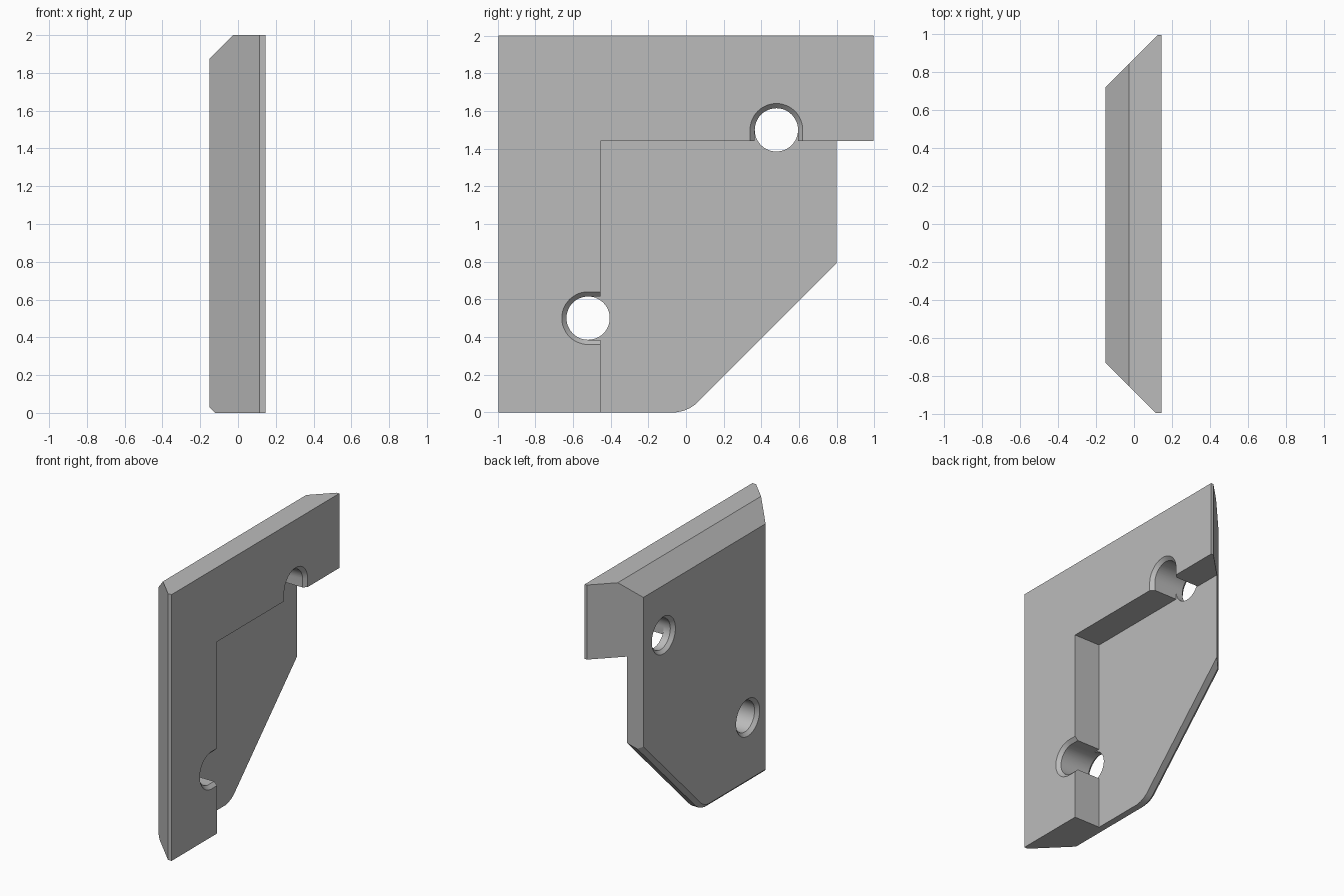
import bpy, bmesh
from math import sin, cos, pi, radians
from mathutils import Vector

old = bpy.data.objects.get("Cube")
if old:
    bpy.data.objects.remove(old, do_unlink=True)

BACK, FRONT, FLOOR = -0.15, 0.145, -0.07
HOLE, RIM, BEVEL = 0.115, 0.14, 0.03

grey = bpy.data.materials.new("plain grey")
grey.use_nodes = True
grey.diffuse_color = (0.5, 0.5, 0.5, 1)
grey.node_tree.nodes["Principled BSDF"].inputs["Base Color"].default_value = (0.5, 0.5, 0.5, 1)


def add_object(name, bm):
    bmesh.ops.recalc_face_normals(bm, faces=bm.faces[:])
    mesh = bpy.data.meshes.new(name)
    bm.to_mesh(mesh)
    bm.free()
    mesh.materials.append(grey)
    obj = bpy.data.objects.new(name, mesh)
    bpy.context.collection.objects.link(obj)
    return obj


def box(lo, hi):
    bm = bmesh.new()
    bmesh.ops.create_cube(bm, size=1)
    for v in bm.verts:
        v.co = [(lo[i] + hi[i]) / 2 + v.co[i] * (hi[i] - lo[i]) for i in range(3)]
    return bm


def trim(bm, point, normal):
    """Slice off everything on the normal's side and cap the cut."""
    cut = bmesh.ops.bisect_plane(bm, geom=bm.verts[:] + bm.edges[:] + bm.faces[:], dist=1e-5,
                                 plane_co=point, plane_no=normal, clear_outer=True)
    edges = [e for e in cut["geom_cut"] if isinstance(e, bmesh.types.BMEdge) and e.is_boundary]
    if edges:
        bmesh.ops.edgeloop_fill(bm, edges=edges)


def loft(name, rings):
    """Closed solid through matching rings of points."""
    bm = bmesh.new()
    loops = [[bm.verts.new(p) for p in ring] for ring in rings]
    n = len(loops[0])
    for a, b in zip(loops, loops[1:]):
        for i in range(n):
            j = (i + 1) % n
            bm.faces.new((a[i], a[j], b[j], b[i]))
    bm.faces.new(loops[0])
    bm.faces.new(loops[-1])
    return add_object(name, bm)


def circle(x, y, z, r, n=48):
    return [(x, y + r * cos(2 * pi * i / n), z + r * sin(2 * pi * i / n)) for i in range(n)]


def slot(x, y, z, r, angle, n=24):
    """Half circle whose straight legs run along the given angle."""
    pts = [(r * cos(pi / 2 + pi * i / n), r * sin(pi / 2 + pi * i / n)) for i in range(n + 1)]
    pts += [(0.12, -r), (0.12, r)]
    c, s = cos(angle), sin(angle)
    return [(x, y + u * c - v * s, z + u * s + v * c) for u, v in pts]


# Plate with slanted ends and a sloped top edge
bm = box((BACK, -0.995, 0), (FRONT, 0.995, 2))
trim(bm, (BACK, 0, 1.875), (-1, 0, 1))
trim(bm, (BACK, -0.73, 0), (-1, -1, 0))
trim(bm, (BACK, 0.72, 0), (-1, 1, 0))

# Diagonal lower corner, rounded where it meets the base, with a back bevel
radius = 0.19
for deg in (45, 33.75, 22.5, 11.25, 0):
    t = radians(deg)
    out = Vector((0, sin(t), -cos(t)))
    edge = Vector((BACK, -0.07, radius)) + out * radius
    if deg:
        trim(bm, edge, out)
    trim(bm, edge - out * BEVEL, out + Vector((-1, 0, 0)))
plate = add_object("corner_plate", bm)

# Recess and screw hole cutters
cutters = [add_object("recess_cutter", box((FLOOR, -0.455, -0.5), (0.5, 1.5, 1.44)))]
for name, y, z, angle in (("lower", -0.52, 0.5, 0), ("upper", 0.48, 1.5, -pi / 2)):
    cutters.append(loft(name + "_hole_cutter", [
        circle(BACK - 0.03, y, z, RIM + 0.03), circle(BACK + 0.025, y, z, HOLE),
        circle(0.3, y, z, HOLE)]))
    cutters.append(loft(name + "_slot_cutter", [
        slot(FLOOR, y, z, HOLE, angle), slot(FRONT - 0.025, y, z, HOLE, angle),
        slot(FRONT + 0.025, y, z, RIM + 0.025, angle)]))

bpy.context.view_layer.objects.active = plate
plate.select_set(True)
for cutter in cutters:
    mod = plate.modifiers.new(cutter.name, "BOOLEAN")
    mod.operation, mod.solver, mod.object = "DIFFERENCE", "EXACT", cutter
    bpy.ops.object.modifier_apply(modifier=mod.name)
for cutter in cutters:
    bpy.data.objects.remove(cutter, do_unlink=True)

# Smooth hole walls, crisp plate edges
bpy.ops.object.select_all(action="DESELECT")
plate.select_set(True)
bpy.ops.object.shade_smooth_by_angle(angle=radians(25))
